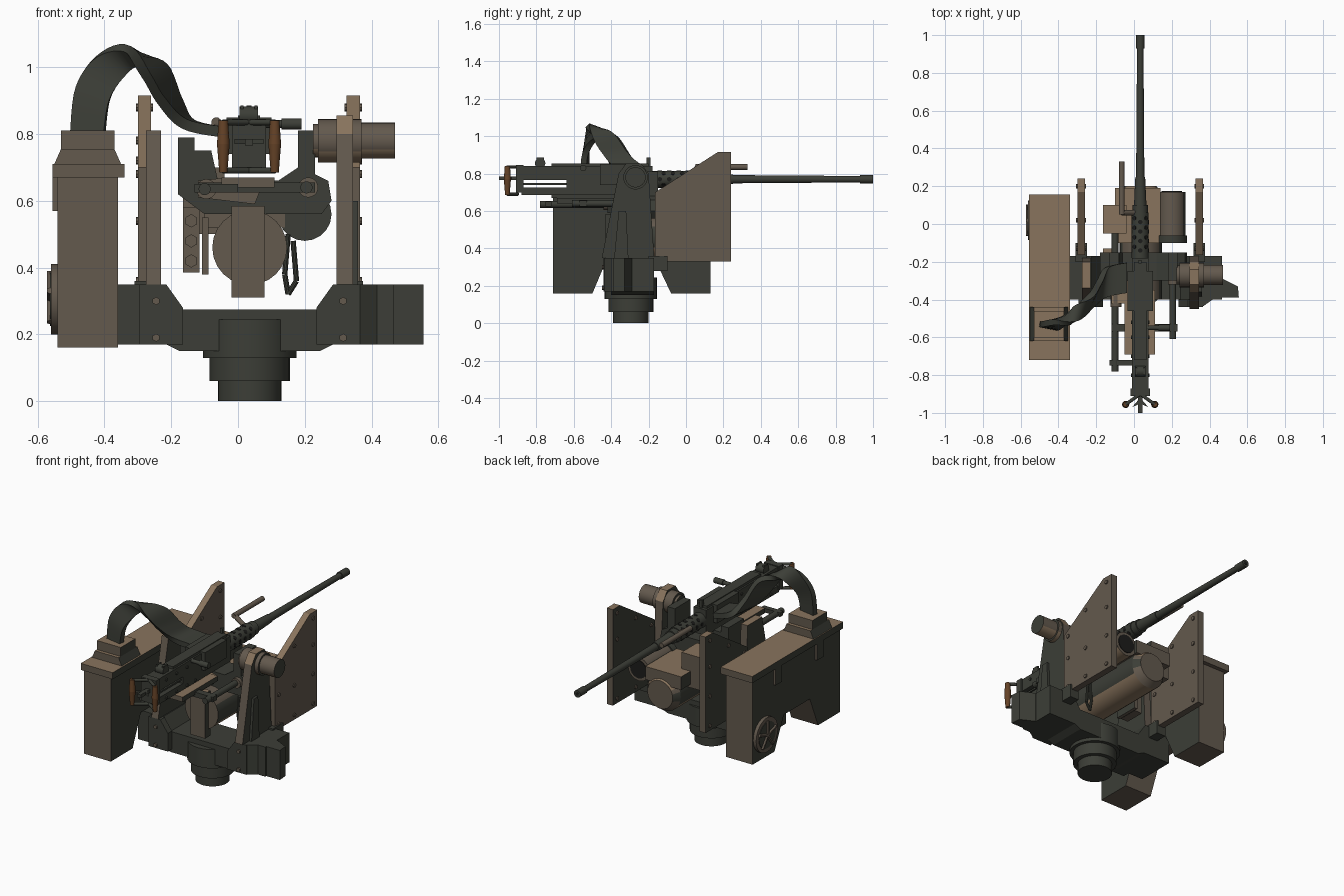
import bpy, bmesh, math
from mathutils import Vector

cube = bpy.data.objects.get("Cube")
if cube:
    bpy.data.objects.remove(cube)


def material(name, rgb):
    m = bpy.data.materials.new(name)
    m.use_nodes = True
    m.diffuse_color = (*rgb, 1)
    m.node_tree.nodes["Principled BSDF"].inputs["Base Color"].default_value = (*rgb, 1)
    return m


MATS = [material("dark green grey", (.045, .048, .038)),
        material("grey brown", (.125, .1, .075)),
        material("light tan", (.25, .175, .11)),
        material("wood brown", (.13, .055, .02)),
        material("near black", (.012, .012, .011))]
DARK, BROWN, TAN, WOOD, BLACK = range(5)


# Painting rules, by face direction
def painted(n):
    return DARK if abs(n.x) > .8 else TAN if n.z > .5 else BROWN


def shield_paint(n):
    return DARK if n.x < -.8 else TAN if n.z > .8 else BROWN


def finish(name, bm, paint, smooth=False):
    bmesh.ops.recalc_face_normals(bm, faces=bm.faces)
    bm.normal_update()
    for f in bm.faces:
        f.material_index = paint(f.normal) if callable(paint) else paint
        f.smooth = smooth
    me = bpy.data.meshes.new(name)
    bm.to_mesh(me)
    bm.free()
    for m in MATS:
        me.materials.append(m)
    if smooth:
        me.set_sharp_from_angle(angle=math.radians(35))
    ob = bpy.data.objects.new(name, me)
    bpy.context.collection.objects.link(ob)
    return ob


def prism(name, pts, axis, lo, hi, paint=DARK):
    """Extrude a closed outline along one axis."""
    i = "xyz".index(axis)
    bm = bmesh.new()
    rings = []
    for level in (lo, hi):
        ring = []
        for p in pts:
            co = list(p)
            co.insert(i, level)
            ring.append(bm.verts.new(co))
        bm.faces.new(ring)
        rings.append(ring)
    a, b = rings
    for k in range(len(pts)):
        j = (k + 1) % len(pts)
        bm.faces.new((a[k], a[j], b[j], b[k]))
    return finish(name, bm, paint)


def box(name, x, y, z, paint=DARK):
    outline = [(x[0], y[0]), (x[1], y[0]), (x[1], y[1]), (x[0], y[1])]
    return prism(name, outline, "z", *z, paint)


def rod(name, a, b, r, paint=DARK, r2=None, n=20):
    a, b = Vector(a), Vector(b)
    bm = bmesh.new()
    bmesh.ops.create_cone(bm, cap_ends=True, segments=n, radius1=r,
                          radius2=r if r2 is None else r2, depth=(b - a).length)
    turn = (b - a).to_track_quat("Z", "Y").to_matrix().to_4x4()
    turn.translation = (a + b) / 2
    bm.transform(turn)
    return finish(name, bm, paint, n > 8)


def curve(points, t, closed=False):
    """Smooth point on a chain, t measured in stations."""
    k = min(int(t), len(points) - 2)
    u = t - k
    p = [Vector(points[max(0, min(len(points) - 1, k + d))]) for d in (-1, 0, 1, 2)]
    return p[1] + (p[2] - p[0]) * u / 2 + (p[0] - p[1] * 2.5 + p[2] * 2 - p[3] / 2) * u ** 2 \
        + (p[1] * 1.5 - p[2] * 1.5 + (p[3] - p[0]) / 2) * u ** 3


# Pedestal and cradle base
MID, PY = .035, -.295
for part, z0, z1, r in (("foot", 0, .06, .095), ("collar", .06, .13, .12), ("drum", .13, .245, .14)):
    rod("pedestal_" + part, (MID, PY, z0), (MID, PY, z1), r, n=32)
half = [(.21, .15), (.25, .17), (.43, .17), (.43, .35), (.26, .35), (.21, .275)]
prism("base_beam", [(MID + x, z) for x, z in half] + [(MID - x, z) for x, z in reversed(half)],
      "y", -.4, -.17)
for s, side in ((1, "left"), (-1, "right")):
    prism(side + "_base_bracket", [(MID + s * x, z) for x, z in
          ((.2, .17), (.33, .17), (.33, .35), (.25, .35), (.2, .28))], "y", -.44, -.4)
    for z in (.19, .3):
        rod(side + "_base_bolt", (MID + s * .28, -.45, z), (MID + s * .28, -.43, z), .012, BROWN, n=6)
prism("base_end_plate", [(.36, -.44), (.43, -.39), (.555, -.39), (.55, -.33), (.47, -.29), (.36, -.3)],
      "z", .17, .35)

# Armour shields with rivets
for x, side in ((.345, "left"), (-.28, "right")):
    prism(side + "_shield", [(-.165, .33), (.24, .33), (.24, .915), (.17, .915), (-.165, .7)],
          "x", x - .02, x + .02, shield_paint)
    for y, z in [(.2, h) for h in (.36, .54, .72, .88)] + [(.02, .36), (.02, .54), (.02, .78),
                                                         (-.13, .36), (-.13, .54), (-.13, .68)]:
        rod(side + "_shield_rivet", (x - .026, y, z), (x + .026, y, z), .012, BROWN, n=8)
    box(side + "_shield_foot", (x - .03, x + .03), (-.2, -.1), (.28, .36))

# Support posts
prism("left_post", [(-.45, .35), (-.17, .35), (-.2, .8), (-.24, .855), (-.32, .855), (-.36, .8)],
      "x", .295, .345, painted)
prism("right_post", [(-.44, .35), (-.18, .35), (-.2, .81), (-.34, .81)], "x", -.275, -.23, painted)
prism("left_post_rib", [(-.4, .18), (-.3, .18), (-.32, .6), (-.36, .6)], "x", .345, .36)

# Elevation motor on the left post
for part, x0, x1, r in (("body", .24, .37, .065), ("end", .37, .47, .054), ("nose", .225, .24, .05)):
    rod("motor_" + part, (x0, -.27, .78), (x1, -.27, .78), r, painted, n=24)

# Ammunition box, lid, feed neck and hand wheel
prism("ammo_box", [(-.71, .16), (-.5, .16), (-.42, .35), (-.17, .35), (-.08, .16), (.13, .16),
                   (.13, .67), (-.71, .67)], "x", -.54, -.36, painted)
box("ammo_lid", (-.555, -.34), (-.72, .155), (.67, .71), painted)
prism("feed_neck_base", [(-.55, .71), (-.35, .71), (-.37, .755), (-.53, .755)], "y", -.62, -.44, painted)
box("feed_neck", (-.53, -.37), (-.6, -.46), (.755, .81), painted)
rod("hand_wheel", (-.56, .02, .305), (-.54, .02, .305), .105, BROWN, n=24)
rod("hand_wheel_recess", (-.563, .02, .305), (-.555, .02, .305), .08, DARK, n=24)
for k in range(5):
    a = math.tau * k / 5
    rod("hand_wheel_spoke", (-.563, .02, .305),
        (-.563, .02 + .085 * math.sin(a), .305 + .085 * math.cos(a)), .01, BROWN, n=6)
for y in (-.5, -.1):
    box("ammo_box_latch", (-.555, -.54), (y - .03, y + .03), (.57, .67), painted)

# Twisting feed chute
centres = [(-.45, -.54, .8), (-.435, -.535, .92), (-.385, -.51, 1), (-.32, -.48, 1.035),
           (-.25, -.43, .99), (-.205, -.37, .9), (-.15, -.31, .83), (-.04, -.285, .805)]
widths = [(.05, -.01, 0), (.05, -.005, -.02), (.04, .01, -.03), (.015, .045, -.02),
          (.025, .055, .015), (.025, .07, 0), (.01, .08, 0), (0, .08, 0)]
bm = bmesh.new()
previous = None
STEPS = 42
for k in range(STEPS + 1):
    t = k / STEPS * (len(centres) - 1)
    c, w = curve(centres, t), curve(widths, t)
    ahead = curve(centres, t + .01) - curve(centres, t - .01 if t > .01 else 0)
    h = ahead.cross(w).normalized() * .016
    ring = [bm.verts.new(c + w * i + h * j) for i, j in ((-1, -1), (1, -1), (1, 1), (-1, 1))]
    if previous:
        for i in range(4):
            bm.faces.new((previous[i], previous[i - 1], ring[i - 1], ring[i]))
    if k in (0, STEPS):
        bm.faces.new(ring)
    previous = ring
finish("feed_chute", bm, DARK, True)

# Gun cradle below the receiver
rod("recoil_drum", (MID, -.4, .46), (MID, .16, .46), .112, painted, n=24)
rod("recoil_drum_cap", (MID, .16, .46), (MID, .2, .46), .112, painted, .085, 24)
box("drum_front_plate", (-.02, .08), (-.43, -.38), (.31, .585), painted)
box("drum_saddle", (-.1, .14), (-.1, .19), (.52, .6), painted)
prism("cradle_yoke", [(-.18, .62), (-.1, .56), (.25, .56), (.28, .6), (.27, .66), (.23, .68),
                      (.23, .81), (.18, .81), (.18, .7), (.12, .66), (-.06, .66), (-.08, .75),
                      (-.13, .75), (-.13, .79), (-.18, .79)], "y", -.3, -.15)
prism("cradle_bracket", [(-.12, .61), (.05, .59), (.07, .64), (-.03, .67), (-.12, .66)], "y", -.42, -.3, painted)
box("cradle_tray", (-.05, .11), (-.69, -.35), (.64, .67), painted)
rod("cradle_pin", (-.095, -.44, .635), (-.095, -.3, .635), .03, BROWN)
rod("yoke_bolt", (.21, -.32, .64), (.21, -.28, .64), .03, BROWN)
rod("right_rail", (-.1, -.78, .635), (-.1, -.05, .635), .018)
rod("left_rail", (.205, -.61, .64), (.205, -.15, .64), .018)
box("right_rail_link", (-.13, .0), (-.75, -.72), (.625, .65))
box("rail_crossbar", (-.12, .23), (-.57, -.53), (.625, .655))
box("right_equipment_box", (-.165, -.04), (-.05, .1), (.5, .7), painted)
box("connector_block", (-.165, -.115), (-.25, -.13), (.385, .58), painted)
for z in (.42, .48, .54):
    rod("connector_nut", (-.14, -.265, z), (-.14, -.25, z), .02, BROWN, n=6)
box("connector_plate", (-.108, -.088), (-.25, -.1), (.38, .55), painted)

# Camera and its cable
rod("camera_body", (.2, -.08, .56), (.2, .17, .56), .072, painted)
rod("camera_hood", (.2, -.1, .56), (.2, -.06, .56), .08)
rod("camera_lens", (.2, .165, .56), (.2, .174, .56), .055, BLACK)
loop = [(.15, -.2, .5), (.14, -.2, .38), (.15, -.2, .32), (.175, -.2, .36), (.165, -.2, .48)]
for a, b in zip(loop, loop[1:]):
    rod("hanging_cable", a, b, .008, n=10)

# Receiver with open side slots
GX, GZ = .033, .77
box("receiver_top", (-.01, .076), (-.9, -.18), (.765, .84))
box("receiver_bottom", (-.01, .076), (-.88, -.18), (.685, .725))
box("receiver_core", (-.01, .076), (-.64, -.18), (.72, .77))
box("receiver_slot_bar", (0, .066), (-.9, -.6), (.74, .75))
box("receiver_back_plate", (-.018, .084), (-.91, -.87), (.7, .845))
box("feed_cover", (-.035, .1), (-.46, -.25), (.74, .85))
box("top_cover", (.0, .066), (-.72, -.2), (.84, .855))
for s in (-1, 1):
    for y in (-.8, -.7, -.6, -.52):
        for z in (.7, .81):
            rod("receiver_rivet", (GX, y, z), (GX + s * .049, y, z), .009, n=8)
rod("rear_sight_drum", (.005, -.78, .855), (.06, -.78, .855), .028)
for x in (.012, .054):
    box("rear_sight_post", (x - .005, x + .005), (-.8, -.76), (.84, .885))
box("front_sight", (GX - .008, GX + .008), (-.21, -.19), (.82, .885))
rod("cocking_handle", (.07, -.55, .83), (.19, -.55, .83), .012)
rod("cocking_knob", (.13, -.55, .83), (.19, -.55, .83), .017)

# Spade grips and trigger
for s, side in ((1, "left"), (-1, "right")):
    x = GX + s * .077
    for z in (.69, .835):
        rod(side + "_grip_arm", (GX, -.9, z), (x, -.955, z), .009)
    rod(side + "_grip_lower", (x, -.955, .685), (x, -.955, .77), .012, WOOD, .019)
    rod(side + "_grip_upper", (x, -.955, .77), (x, -.955, .84), .019, WOOD, .014)
box("trigger_bar", (GX - .012, GX + .012), (-1, -.9), (.765, .785))
prism("trigger_wings", [(-.01, -.97), (.033, -.92), (.076, -.97), (.033, -.95)], "z", .77, .785)

# Barrel and perforated jacket
for part, y0, y1, r, r2 in (("jacket", -.18, .06, .045, .045), ("collar", .06, .1, .04, .04),
                            ("sleeve", .1, .25, .033, .026), ("tube", .25, .94, .022, .017),
                            ("muzzle", .93, 1, .022, .022)):
    rod("barrel_" + part, (GX, y0, GZ), (GX, y1, GZ), r, DARK, r2, 24)
rod("muzzle_bore", (GX, .99, GZ), (GX, 1.001, GZ), .01, BLACK, n=16)
for k in range(8):
    out = Vector((math.cos(math.tau * k / 8), 0, math.sin(math.tau * k / 8)))
    for i in range(4):
        c = Vector((GX, -.14 + .05 * i + .02 * (k % 2), GZ))
        rod("jacket_hole", c + out * .03, c + out * .046, .012, BLACK, n=10)

# Charging crank beside the barrel
rod("crank_arm", (-.065, .05, .835), (-.065, .33, .835), .015, BROWN)
rod("crank_link", (-.065, .06, .835), (0, .06, .79), .014, BROWN)
